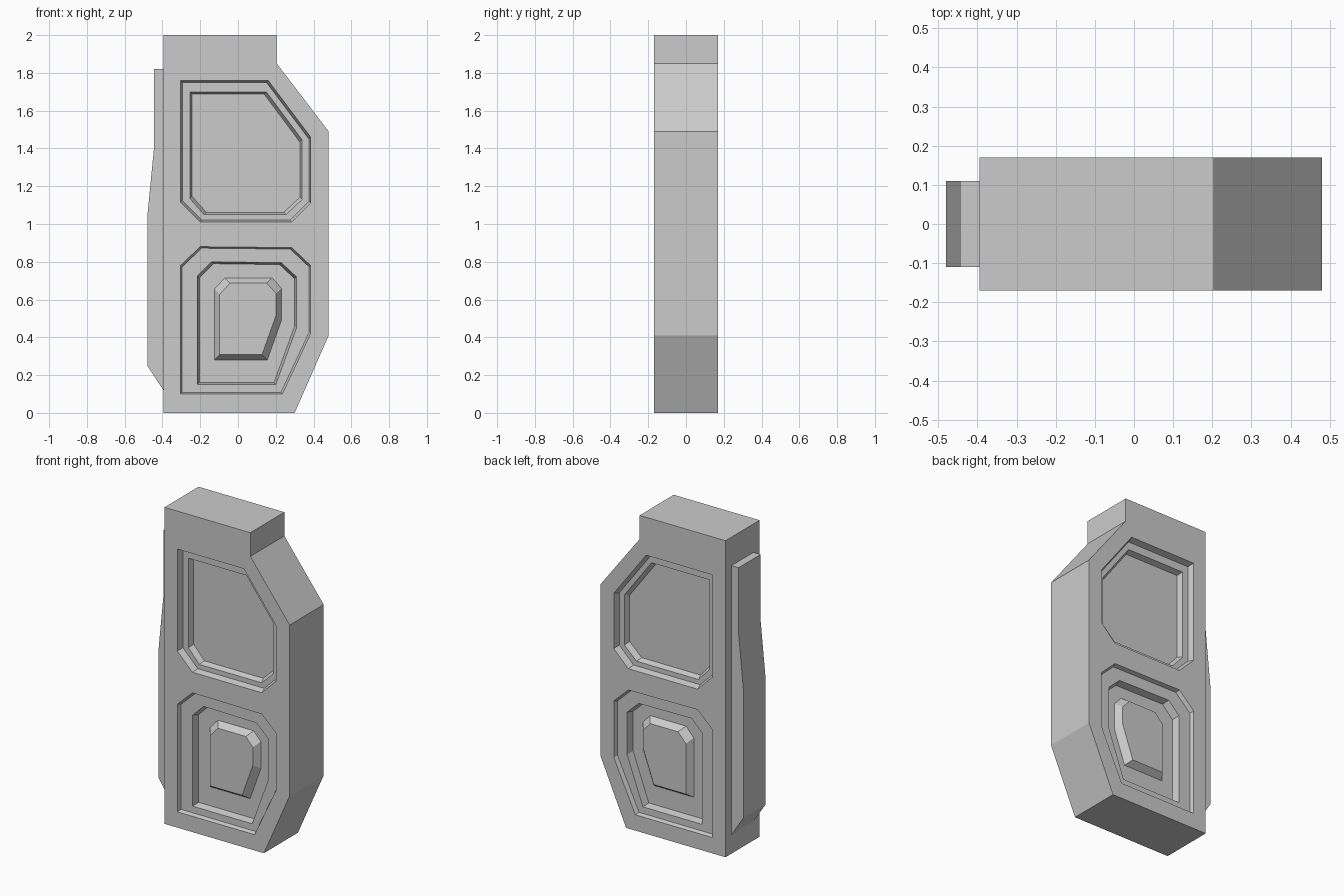
import bpy
import bmesh
from math import copysign

cube = bpy.data.objects.get("Cube")
if cube:
    bpy.data.objects.remove(cube)

grey = bpy.data.materials.new("plain_grey")
grey.use_nodes = True
colour = (0.6, 0.6, 0.6, 1)
grey.diffuse_color = colour
grey.node_tree.nodes["Principled BSDF"].inputs["Base Color"].default_value = colour


def ring(bm, outline, y):
    return [bm.verts.new((x, y, z)) for x, z in outline]


def bridge(bm, a, b):
    for i in range(len(a)):
        j = (i + 1) % len(a)
        bm.faces.new((a[i], a[j], b[j], b[i]))


def flat_fill(bm, *rings):
    """Fill the flat area between an outer ring and the rings inside it."""
    edges = []
    for r in rings:
        for i in range(len(r)):
            pair = (r[i], r[(i + 1) % len(r)])
            edges.append(bm.edges.get(pair) or bm.edges.new(pair))
    bmesh.ops.triangle_fill(bm, edges=edges, use_beauty=True)


def inset(outline, d):
    """Move every point of an outline towards its middle."""
    xs, zs = zip(*outline)
    cx, cz = (min(xs) + max(xs)) / 2, (min(zs) + max(zs)) / 2
    return [(x - copysign(d, x - cx), z - copysign(d, z - cz)) for x, z in outline]


def finish(bm, name):
    bmesh.ops.recalc_face_normals(bm, faces=bm.faces)
    mesh = bpy.data.meshes.new(name)
    bm.to_mesh(mesh)
    bm.free()
    mesh.materials.append(grey)
    obj = bpy.data.objects.new(name, mesh)
    bpy.context.collection.objects.link(obj)


HALF = 0.17
slab = [(-0.395, 0), (0.30, 0), (0.48, 0.41), (0.48, 1.49),
        (0.205, 1.85), (0.205, 2), (-0.395, 2)]

# Outlines of the stepped panels, from the rim inwards
upper_rim = [(-0.305, 1.76), (0.16, 1.76), (0.385, 1.46), (0.385, 1.11),
             (0.285, 1.01), (-0.2, 1.01), (-0.305, 1.115)]
upper_step = [(-0.255, 1.7), (0.15, 1.7), (0.34, 1.445), (0.34, 1.13),
              (0.255, 1.05), (-0.18, 1.05), (-0.255, 1.135)]
lower_rim = [(-0.305, 0.78), (-0.2, 0.88), (0.285, 0.875), (0.385, 0.78),
             (0.385, 0.42), (0.235, 0.1), (-0.305, 0.1)]
lower_step = [(-0.215, 0.725), (-0.14, 0.8), (0.23, 0.795), (0.31, 0.72),
              (0.31, 0.45), (0.2, 0.15), (-0.215, 0.15)]
boss = [(-0.125, 0.655), (-0.07, 0.715), (0.18, 0.715), (0.23, 0.66),
        (0.23, 0.49), (0.155, 0.28), (-0.125, 0.28)]

# Each step: outline, slant of its wall, depth it drops (negative rises)
panels = [
    [(upper_rim, 0.01, 0.04), (upper_step, 0.012, 0.035)],
    [(lower_rim, 0.008, 0.025), (lower_step, 0.01, 0.045), (boss, 0.028, -0.04)],
]

# Main slab with the same panels on both faces
bm = bmesh.new()
sides = []
for s in (-1, 1):
    outer = ring(bm, slab, s * HALF)
    sides.append(outer)
    rims = []
    for steps in panels:
        depth, floor = 0, None
        for outline, slant, drop in steps:
            top = ring(bm, outline, s * (HALF - depth))
            depth += drop
            base = ring(bm, inset(outline, slant), s * (HALF - depth))
            bridge(bm, top, base)
            if floor:
                flat_fill(bm, floor, top)
            else:
                rims.append(top)
            floor = base
        bm.faces.new(floor)
    flat_fill(bm, outer, *rims)
bridge(bm, *sides)
finish(bm, "main_slab")

# Raised strip along the narrow edge
strip = [(-0.395, 1.82), (-0.445, 1.82), (-0.445, 1.4),
         (-0.48, 1.04), (-0.48, 0.25), (-0.395, 0.12)]
bm = bmesh.new()
ends = [ring(bm, strip, y) for y in (-0.11, 0.11)]
bridge(bm, *ends)
for end in ends:
    bm.faces.new(end)
finish(bm, "edge_strip")
